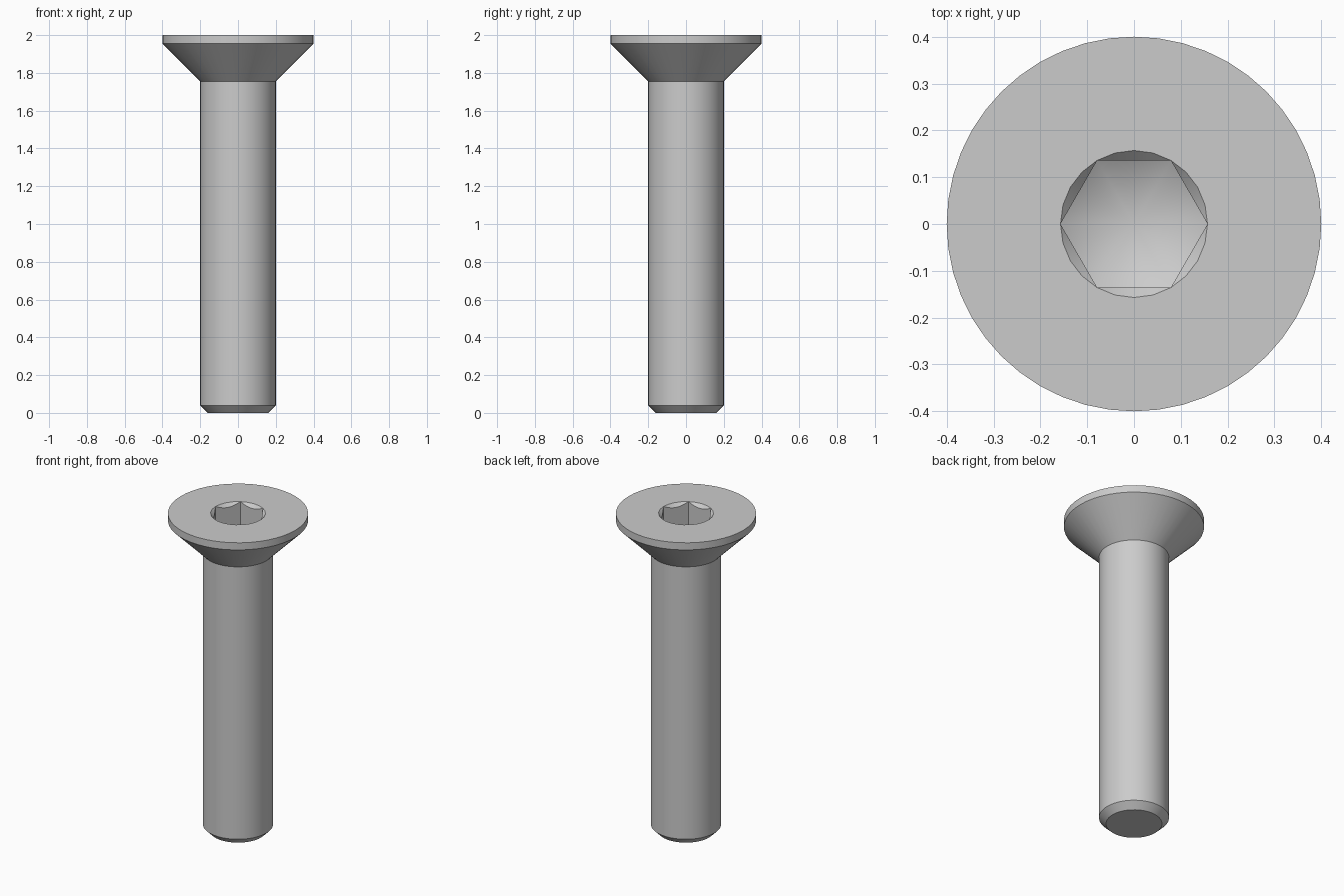
import bpy
import bmesh
from math import sin, cos, tan, pi, radians

cube = bpy.data.objects.get("Cube")
if cube:
    bpy.data.objects.remove(cube, do_unlink=True)

SEGMENTS = 48
APOTHEM = 0.136                          # half the width across the socket flats
CORNER = APOTHEM / cos(pi / 6)
TOP, SOCKET_FLOOR = 2.0, 1.835
angles = [2 * pi * i / SEGMENTS for i in range(SEGMENTS)]

steel = bpy.data.materials.new("grey steel")
steel.use_nodes = True
colour = (0.6, 0.6, 0.6, 1)
steel.diffuse_color = colour
steel.node_tree.nodes["Principled BSDF"].inputs["Base Color"].default_value = colour


def hex_radius(a):
    """Distance from the axis to the hexagon wall, with corners on the x axis."""
    return APOTHEM / cos(a % (pi / 3) - pi / 6)


def rim_radius(a):
    """Round socket mouth with half as many sides as the bolt."""
    step = 4 * pi / SEGMENTS
    return CORNER * cos(step / 2) / cos(a % step - step / 2)


def add_ring(bm, radius, height):
    return [bm.verts.new((radius(a) * cos(a), radius(a) * sin(a), height(a)))
            for a in angles]


def circle(bm, radius, z):
    return add_ring(bm, lambda a: radius, lambda a: z)


bm = bmesh.new()

# Shank with chamfered tip, countersunk head and its thin upright edge
profile = [(0.16, 0), (0.2, 0.04), (0.2, 1.755), (0.4, 1.955), (0.4, TOP)]
rings = [circle(bm, r, z) for r, z in profile]

# Socket mouth, scalloped chamfer and the edge where walls meet the drilled floor
rings.append(add_ring(bm, rim_radius, lambda a: TOP))
rings.append(add_ring(bm, hex_radius, lambda a: TOP - (CORNER - hex_radius(a))))
rings.append(add_ring(bm, hex_radius, lambda a: SOCKET_FLOOR
                      - (CORNER - hex_radius(a)) * tan(radians(30))))

for lower, upper in zip(rings, rings[1:]):
    for i in range(SEGMENTS):
        j = (i + 1) % SEGMENTS
        bm.faces.new((lower[i], lower[j], upper[j], upper[i]))

# Flat tip and conical socket floor
bm.faces.new(rings[0][::-1])
centre = bm.verts.new((0, 0, SOCKET_FLOOR - CORNER * tan(radians(30))))
for i in range(SEGMENTS):
    bm.faces.new((rings[-1][i], rings[-1][(i + 1) % SEGMENTS], centre))

# Merge the chamfer where it vanishes at the hexagon corners
bmesh.ops.remove_doubles(bm, verts=bm.verts, dist=0.0001)
bmesh.ops.recalc_face_normals(bm, faces=bm.faces)

mesh = bpy.data.meshes.new("countersunk_bolt")
bm.to_mesh(mesh)
bm.free()
mesh.materials.append(steel)
bolt = bpy.data.objects.new("countersunk_bolt", mesh)
bpy.context.collection.objects.link(bolt)

bpy.ops.object.select_all(action="DESELECT")
bolt.select_set(True)
bpy.context.view_layer.objects.active = bolt
bpy.ops.object.shade_smooth_by_angle(angle=radians(20))
